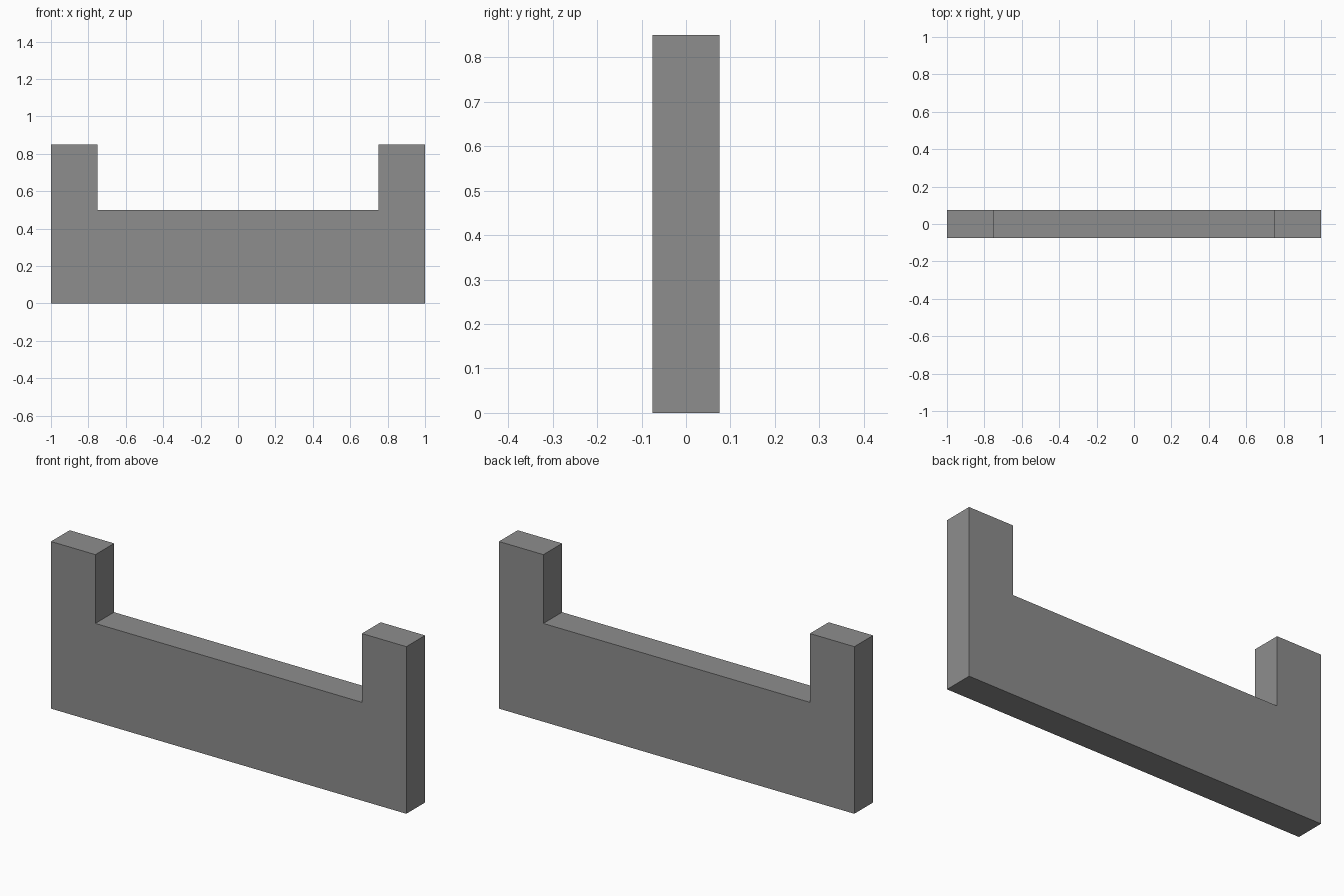
import bpy
import bmesh

if "Cube" in bpy.data.objects:
    bpy.data.objects.remove(bpy.data.objects["Cube"])

HALF_DEPTH = 0.075

# Plain grey material
grey = bpy.data.materials.new("grey")
grey.diffuse_color = (0.27, 0.27, 0.27, 1.0)
grey.use_nodes = True
grey.node_tree.nodes["Principled BSDF"].inputs["Base Color"].default_value = grey.diffuse_color

# Right half of the U-shaped outline, mirrored to close the left half
right = [(1.0, 0.0), (1.0, 0.85), (0.75, 0.85), (0.75, 0.5)]
outline = right + [(-x, z) for x, z in reversed(right)]

# Wall panel with two raised end posts: extrude the outline through its depth
bm = bmesh.new()
front = bm.faces.new([bm.verts.new((x, -HALF_DEPTH, z)) for x, z in outline])
extruded = bmesh.ops.extrude_face_region(bm, geom=[front], use_keep_orig=True)
back = [v for v in extruded["geom"] if isinstance(v, bmesh.types.BMVert)]
bmesh.ops.translate(bm, verts=back, vec=(0, 2 * HALF_DEPTH, 0))
bmesh.ops.recalc_face_normals(bm, faces=bm.faces[:])

mesh = bpy.data.meshes.new("notched_wall")
bm.to_mesh(mesh)
bm.free()
mesh.materials.append(grey)
wall = bpy.data.objects.new("notched_wall", mesh)
bpy.context.collection.objects.link(wall)
